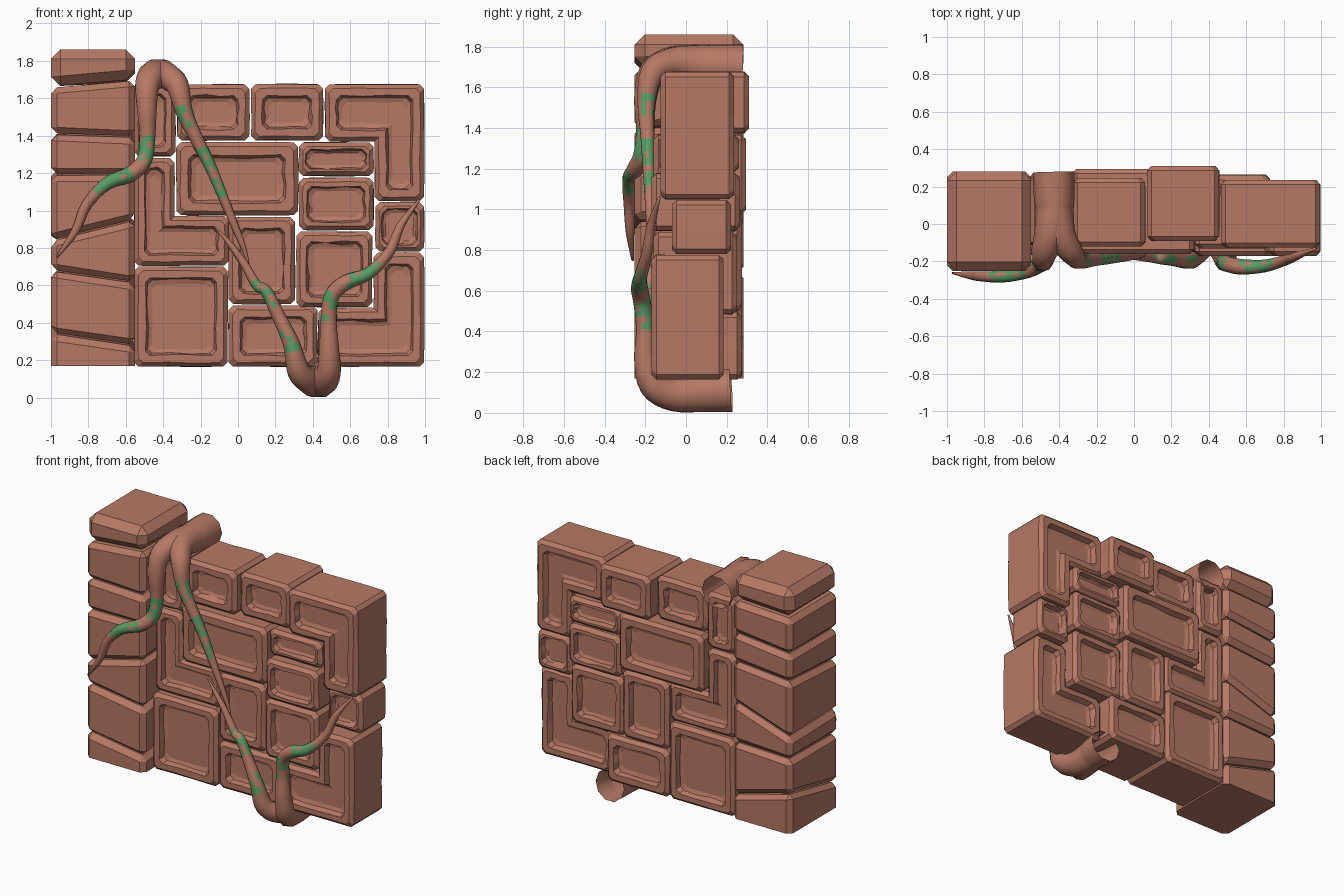
import bpy, bmesh, math, random
from mathutils import Vector

if "Cube" in bpy.data.objects:
    bpy.data.objects.remove(bpy.data.objects["Cube"])

random.seed(4)


def material(name, col):
    m = bpy.data.materials.new(name)
    m.diffuse_color = (*col, 1)
    m.use_nodes = True
    m.node_tree.nodes["Principled BSDF"].inputs["Base Color"].default_value = m.diffuse_color
    return m


STONE = material("terracotta stone", (0.47, 0.19, 0.13))
MOSS = material("moss green", (0.10, 0.33, 0.13))


def finish(bm, name, mats, smooth=False):
    bmesh.ops.recalc_face_normals(bm, faces=bm.faces[:])
    for f in bm.faces:
        f.smooth = smooth
    me = bpy.data.meshes.new(name)
    bm.to_mesh(me)
    bm.free()
    for m in mats:
        me.materials.append(m)
    ob = bpy.data.objects.new(name, me)
    bpy.context.collection.objects.link(ob)
    return ob


# outline of a counter-clockwise right-angled shape, shrunk by d, with cut corners
def outline(poly, d, c, jit):
    n = len(poly)
    P = [Vector(p) for p in poly]
    off = []
    for i in range(n):
        e1 = (P[i] - P[i - 1]).normalized()
        e2 = (P[(i + 1) % n] - P[i]).normalized()
        convex = e1.x * e2.y - e1.y * e2.x > 0
        off.append((P[i] + d * (Vector((-e1.y, e1.x)) + Vector((-e2.y, e2.x))), e1, e2, convex))
    pts = []
    for i in range(n):
        p, e1, e2, convex = off[i]
        pts += [p - e1 * c, p + e2 * c] if convex else [p.copy()]
        nxt, ne1, _, nconv = off[(i + 1) % n]
        a, b = pts[-1], nxt - ne1 * (c if nconv else 0)
        side = Vector((-e2.y, e2.x))
        for t in (0.33, 0.67):     # chipped, slightly wavy edges
            pts.append(a.lerp(b, t) + side * random.uniform(-jit, jit))
    return pts


# wall block with a sunken panel on front and back
def block(name, poly, yf, yb, k=1.0):
    prof = [(0.095 * k, 0.045), (0.072 * k, 0.036), (0.06 * k, 0.0), (0.022, 0.0), (0.0, 0.024)]
    levels = [(d, yf + h) for d, h in prof] + [(d, yb - h) for d, h in reversed(prof)]
    bm = bmesh.new()
    loops = []
    for i, (d, y) in enumerate(levels):
        jit = 0.007 if i in (1, 2, 7, 8) else 0.003
        loops.append([bm.verts.new((p.x, y, p.y)) for p in outline(poly, d, 0.024, jit)])
    for a, b in zip(loops, loops[1:]):
        for i in range(len(a)):
            j = (i + 1) % len(a)
            bm.faces.new((a[i], a[j], b[j], b[i]))
    bm.faces.new(loops[0])
    bm.faces.new(loops[-1])
    finish(bm, name, [STONE])


def rect(x0, x1, z0, z1):
    return [(x0, z0), (x1, z0), (x1, z1), (x0, z1)]


BLOCKS = [
    ("lower_left_block", rect(-.555, -.055, .165, .70), -.16, .275, 1),
    ("upper_left_block", rect(-.555, -.335, 1.29, 1.675), -.12, .26, .85),
    ("top_block_a", rect(-.325, .06, 1.375, 1.675), -.12, .245, 1),
    ("top_block_b", rect(.07, .455, 1.375, 1.675), -.09, .31, 1),
    ("centre_block", rect(-.33, .32, .975, 1.365), -.16, .295, 1.1),
    ("small_block_a", rect(.325, .725, 1.185, 1.365), -.13, .26, .6),
    ("small_block_b", rect(.325, .725, .895, 1.175), -.17, .265, .75),
    ("right_small_block", rect(.735, .995, .78, 1.045), -.07, .22, .6),
    ("mid_block_a", rect(-.05, .305, .50, .965), -.15, .275, .95),
    ("mid_block_b", rect(.312, .718, .485, .888), -.16, .25, .9),
    ("bottom_block", rect(-.05, .425, .165, .492), -.15, .275, 1),
    ("corner_block_left", [(-.555, .705), (-.05, .705), (-.05, .97), (-.34, .97), (-.34, 1.28), (-.555, 1.28)],
     -.13, .26, .9),
    ("corner_block_top", [(.465, 1.37), (.73, 1.37), (.73, 1.05), (.995, 1.05), (.995, 1.675), (.465, 1.675)],
     -.125, .235, 1),
    ("corner_block_bottom", [(.43, .165), (.995, .165), (.995, .775), (.725, .775), (.725, .48), (.43, .48)],
     -.17, .185, 1),
]
for b in BLOCKS:
    block(*b)

# pillar: stacked blocks with slanted joints (heights at front-left, front-right, back-right, back-left)
JOINTS = [(.17, .17, .17, .17), (.34, .275, .33, .45), (.68, .61, .70, .68), (.84, .95, .98, .83),
          (1.19, 1.19, 1.26, 1.22), (1.41, 1.39, 1.46, 1.41), (1.66, 1.70, 1.68, 1.66), (1.86,) * 4]
CORNERS = [(-1, -.252), (-.55, -.252), (-.55, .282), (-1, .282)]
for n, (lo, hi) in enumerate(zip(JOINTS, JOINTS[1:])):
    bm = bmesh.new()
    gap = 0.004
    bot = [bm.verts.new((x, y, z + (gap if n else 0))) for (x, y), z in zip(CORNERS, lo)]
    top = [bm.verts.new((x, y, z - (gap if n < 6 else 0))) for (x, y), z in zip(CORNERS, hi)]
    base = bm.faces.new(bot[::-1])
    bm.faces.new(top)
    for i in range(4):
        j = (i + 1) % 4
        bm.faces.new((bot[i], bot[j], top[j], top[i]))
    edges = [e for e in bm.edges if n or base not in e.link_faces]
    bmesh.ops.bevel(bm, geom=edges, offset=0.05 if n == 6 else 0.032, segments=1,
                    affect='EDGES', clamp_overlap=True)
    finish(bm, "pillar_block_%d" % (n + 1), [STONE])


# tapering open-ended root swept along a smoothed path of (x, y, z, radius)
def root(name, path, mossy, sides=10, sub=4):
    P = [Vector(p) for p in path]
    P = [2 * P[0] - P[1]] + P + [2 * P[-1] - P[-2]]
    pts = []
    for i in range(1, len(P) - 2):
        a, b, c, d = P[i - 1:i + 3]
        for s in range(sub):
            t = s / sub
            pts.append(0.5 * (2 * b + (c - a) * t + (2 * a - 5 * b + 4 * c - d) * t * t
                              + (3 * b - a - 3 * c + d) * t ** 3))
    pts.append(P[-2])
    bm = bmesh.new()
    rings = []
    up = Vector((1, 0, 0))
    for i, p in enumerate(pts):
        tan = (pts[min(i + 1, len(pts) - 1)].xyz - pts[max(i - 1, 0)].xyz).normalized()
        up = (up - tan * up.dot(tan)).normalized()
        side = tan.cross(up)
        rings.append([bm.verts.new(p.xyz + max(p.w, .004) * (up * math.cos(a) + side * math.sin(a)))
                      for a in (2 * math.pi * k / sides for k in range(sides))])
    for i, (a, b) in enumerate(zip(rings, rings[1:])):
        t = (i + 0.5) / sub
        for k in range(sides):
            j = (k + 1) % sides
            f = bm.faces.new((a[k], a[j], b[j], b[k]))
            # moss patches on the listed stretches
            if any(lo < t < hi for lo, hi in mossy) and random.random() < 0.72:
                f.material_index = 1
    bm.faces.new(rings[-1])
    finish(bm, name, [STONE, MOSS], True)


TRUNK = [(-.43, .275, 1.70, .112), (-.425, .09, 1.708, .103)]
OUTER = TRUNK + [(-.45, -.06, 1.72, .085), (-.485, -.165, 1.67, .068), (-.487, -.2, 1.54, .055),
                 (-.485, -.2, 1.4, .045), (-.50, -.215, 1.27, .043), (-.575, -.25, 1.195, .042),
                 (-.70, -.28, 1.145, .034), (-.81, -.28, 1.03, .028), (-.87, -.275, .89, .022),
                 (-.97, -.262, .75, .006)]
INNER = TRUNK + [(-.39, -.06, 1.72, .08), (-.325, -.165, 1.67, .062), (-.285, -.195, 1.52, .045),
                 (-.215, -.19, 1.37, .036), (-.15, -.185, 1.24, .032)]
TAIL_TOP = [(-.095, -.18, 1.11, .028), (-.03, -.175, .95, .022), (.03, -.17, .80, .014), (.06, -.165, .70, .004)]
TAIL_LOW = [(.10, -.18, .60, .028), (.03, -.175, .72, .022), (-.05, -.17, .83, .014), (-.12, -.16, .91, .004)]


# the lower root is the upper one turned half round
def turned(path):
    return [(-x, min(y, .22) + .28 * max(0, abs(x) - .5), 1.81 - z, r) for x, y, z, r in path]


MOSS_OUT = [(5.0, 6.3), (7.0, 8.4)]
MOSS_IN = [(3.8, 4.6), (5.2, 6.2), (6.6, 7.2)]
root("upper_root_outer", OUTER, MOSS_OUT)
root("upper_root_inner", INNER + TAIL_TOP, MOSS_IN)
root("lower_root_outer", turned(OUTER), MOSS_OUT)
root("lower_root_inner", turned(INNER) + TAIL_LOW, MOSS_IN)
